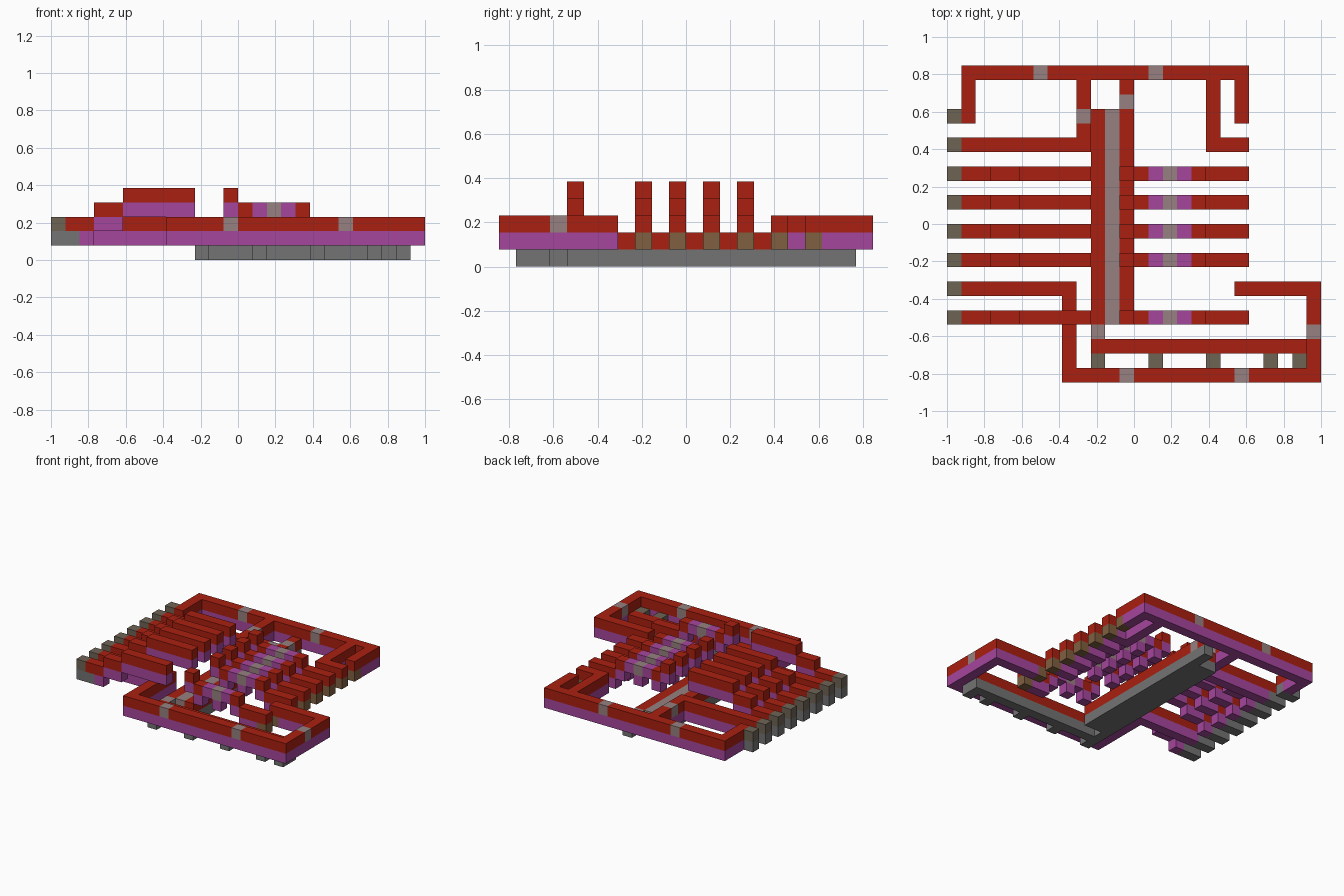
import bpy, bmesh
from mathutils import Vector

cube = bpy.data.objects.get("Cube")
if cube:
    bpy.data.objects.remove(cube, do_unlink=True)

U = 2 / 26                                   # size of one block
ORIGIN = Vector((-1, -11 * U, 0))

COLOURS = {
    "red": (0.40, 0.014, 0.005),
    "purple": (0.38, 0.061, 0.34),
    "grey": (0.174, 0.172, 0.172),
    "pale_grey": (0.31, 0.216, 0.216),
    "olive": (0.156, 0.127, 0.091),
    "brown": (0.216, 0.117, 0.051),
}
NAMES = list(COLOURS)
materials = []
for name, rgb in COLOURS.items():
    m = bpy.data.materials.new(name)
    m.use_nodes = True
    m.diffuse_color = (*rgb, 1)
    bsdf = m.node_tree.nodes["Principled BSDF"]
    bsdf.inputs["Base Color"].default_value = (*rgb, 1)
    bsdf.inputs["Roughness"].default_value = 0.9
    materials.append(m)

cells = {}                                   # block position -> (part, colour)


def fill(part, colour, xs, ys, z):
    """Fill an inclusive range of blocks; a single number is one block."""
    xs = (xs, xs) if isinstance(xs, int) else xs
    ys = (ys, ys) if isinstance(ys, int) else ys
    for x in range(xs[0], xs[1] + 1):
        for y in range(ys[0], ys[1] + 1):
            cells[x, y, z] = (part, colour)


def track(part, xs, ys, z=2, base="purple"):
    """A red line lying on a line of base blocks."""
    fill(part, base, xs, ys, z - 1)
    fill(part, "red", xs, ys, z)


def left_end(part, y):
    """Olive cap on a grey footing at the left end of a line."""
    fill(part, "grey", (0, 1), y, 1)
    fill(part, "olive", 0, y, 2)


# Loop along the back, with its hooks
track("back_loop", (1, 20), 21)
track("back_loop", 1, (18, 20))
track("back_loop", 20, (18, 20))
track("back_branch_left", 9, (16, 20))
track("back_branch_left", (1, 9), 16)
track("back_branch_right", 18, (16, 20))
track("back_branch_right", (18, 20), 16)
fill("back_loop", "pale_grey", 6, 21, 2)
fill("back_loop", "pale_grey", 14, 21, 2)
fill("back_branch_left", "pale_grey", 9, 18, 2)

# Loop along the front
track("front_loop", (8, 25), 0)
track("front_loop", 8, (0, 6))
track("front_loop", (1, 8), 6)
track("front_loop", 25, (0, 6))
track("front_loop", (20, 25), 6)
for x, y in ((12, 0), (20, 0), (25, 3)):
    fill("front_loop", "pale_grey", x, y, 2)

# Low spine running front to back, and the low bar joined to it
for x, colour in ((10, "red"), (11, "pale_grey"), (12, "red")):
    fill("spine", "grey", x, (4, 18), 0)
    fill("spine", colour, x, (4, 18), 1)
track("spine_back_link", 12, (19, 20), 1, "grey")
fill("spine_back_link", "pale_grey", 12, 19, 1)
track("low_bar", (10, 24), 2, 1, "grey")
fill("low_bar", "grey", 10, 3, 0)
fill("low_bar", "pale_grey", 10, 3, 1)
for x in (10, 14, 18, 22, 24):
    fill("low_bar_stub", "grey", x, 1, 0)
    fill("low_bar_stub", "olive", x, 1, 1)

# Stepped bridges on both sides of the spine
for n, y in enumerate((4, 8, 10, 12, 14), 1):
    left, right = f"left_bridge_{n}", f"right_bridge_{n}"
    track(left, (1, 2), y)
    track(left, (3, 4), y, 3)
    track(left, (5, 9), y, 4)
    track(right, 12, y, 4)
    track(right, 13, y, 3)
    fill(right, "purple", 14, y, 3)
    fill(right, "purple", 15, y, 2)
    fill(right, "pale_grey", 15, y, 3)
    fill(right, "purple", 16, y, 3)
    track(right, 17, y, 3)
    track(right, (18, 20), y)

# Line ends
for y in range(4, 19, 2):
    left_end("left_end", y)
    fill("right_end", "brown", 20, y, 1)


def build(part):
    """Skin the outer faces of one part's blocks and merge flat neighbours."""
    bm = bmesh.new()
    for pos, (owner, colour) in cells.items():
        if owner != part:
            continue
        centre = ORIGIN + (Vector(pos) + Vector((0.5, 0.5, 0.5))) * U
        for axis in range(3):
            for side in (-1, 1):
                near = list(pos)
                near[axis] += side
                if tuple(near) in cells:
                    continue
                corners = []
                for a, b in ((-1, -1), (1, -1), (1, 1), (-1, 1)):
                    p = Vector()
                    p[axis], p[(axis + 1) % 3], p[(axis + 2) % 3] = side, a, b
                    corners.append(bm.verts.new(centre + p * U / 2))
                face = bm.faces.new(corners[::side])
                face.material_index = NAMES.index(colour)
    bmesh.ops.remove_doubles(bm, verts=bm.verts, dist=U / 100)
    bmesh.ops.dissolve_limit(bm, angle_limit=0.01, verts=bm.verts,
                             edges=bm.edges, delimit={"MATERIAL"})
    mesh = bpy.data.meshes.new(part)
    bm.to_mesh(mesh)
    bm.free()
    for m in materials:
        mesh.materials.append(m)
    bpy.context.collection.objects.link(bpy.data.objects.new(part, mesh))


for part in sorted({owner for owner, _ in cells.values()}):
    build(part)
